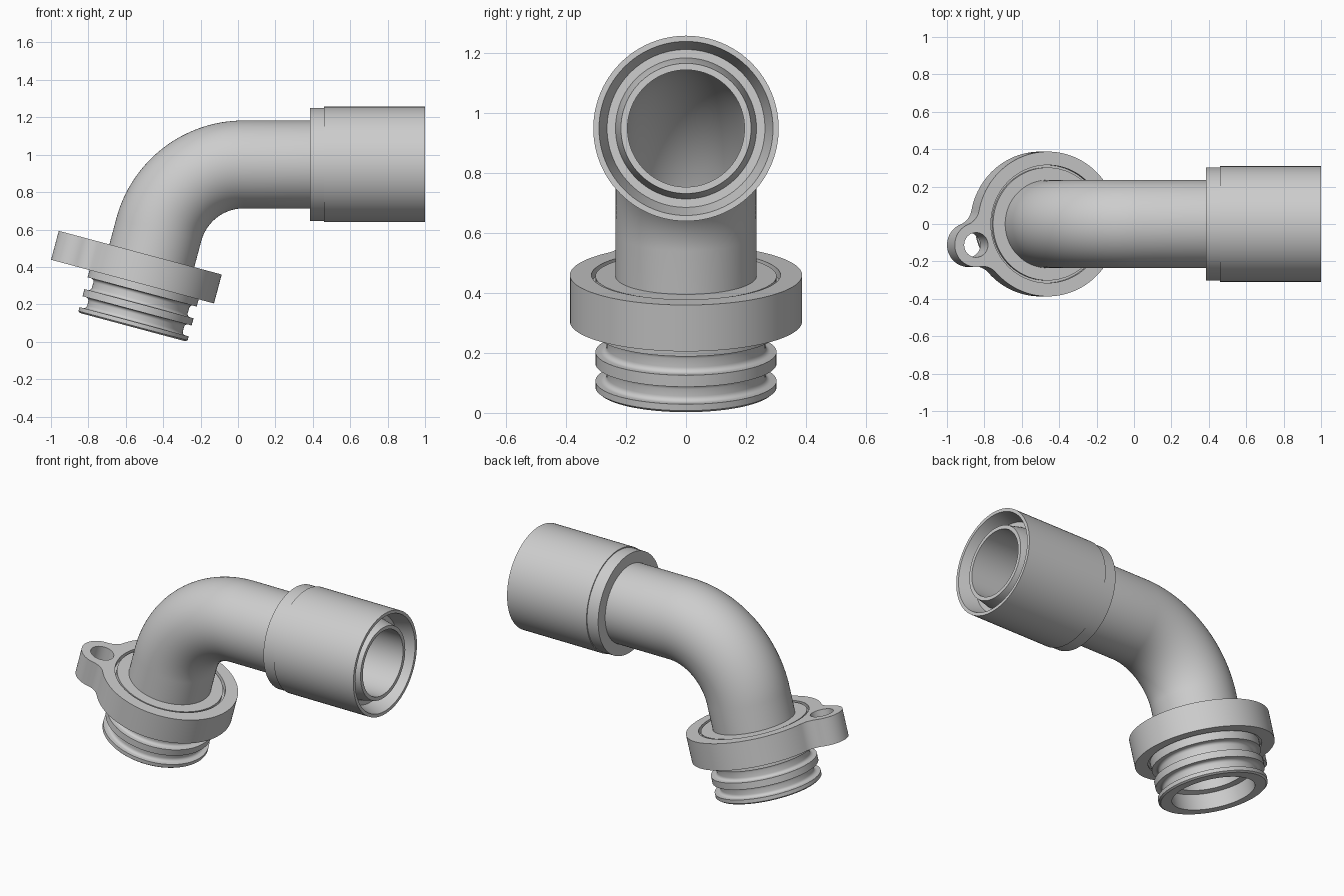
import bpy
import bmesh
from math import sin, cos, pi, radians, acos, atan2
from mathutils import Vector, Matrix

cube = bpy.data.objects.get("Cube")
if cube:
    bpy.data.objects.remove(cube, do_unlink=True)

grey = bpy.data.materials.new("light_grey")
grey.use_nodes = True
colour = (0.61, 0.61, 0.61, 1)
grey.diffuse_color = colour
grey.node_tree.nodes["Principled BSDF"].inputs["Base Color"].default_value = colour

# Centre line: tilted straight, bend, then level straight along +x
TILT = radians(15)
BASE = Vector((-0.563, 0, 0.078))
UP = Vector((sin(TILT), 0, cos(TILT)))
SIDE = Vector((-cos(TILT), 0, sin(TILT)))
STRAIGHT, BEND = 0.54, 0.47
ARC = BEND * (pi / 2 - TILT)
BEND_END = STRAIGHT + ARC
PIVOT = BASE + UP * STRAIGHT - SIDE * BEND


def at_x(x):
    """Distance along the centre line for a point on the level part."""
    return BEND_END + x - PIVOT.x


def frame(s):
    """Point and in-plane normal of the centre line."""
    if s <= STRAIGHT:
        return BASE + UP * s, SIDE
    a = pi - TILT - min(s - STRAIGHT, ARC) / BEND
    n = Vector((cos(a), 0, sin(a)))
    return PIVOT + n * BEND + Vector((max(s - BEND_END, 0), 0, 0)), n


def finish(obj):
    bpy.ops.object.select_all(action='DESELECT')
    obj.select_set(True)
    bpy.context.view_layer.objects.active = obj
    if obj.type == 'CURVE':
        bpy.ops.object.convert(target='MESH')
    bpy.ops.object.shade_smooth_by_angle(angle=radians(28))


def sweep(name, profile, sides=96, steps=32):
    """Sweep a closed (distance, radius) profile round the centre line."""
    bend_stops = [STRAIGHT + ARC * i / steps for i in range(steps + 1)]
    pts = []
    for (s0, r0), (s1, r1) in zip(profile, profile[1:] + profile[:1]):
        pts.append((s0, r0))
        inner = [s for s in bend_stops if min(s0, s1) < s < max(s0, s1)]
        if s1 < s0:
            inner.reverse()
        pts += [(s, r0 + (r1 - r0) * (s - s0) / (s1 - s0)) for s in inner]
    bm = bmesh.new()
    rings = []
    for s, r in pts:
        p, n = frame(s)
        angles = [2 * pi * k / sides for k in range(sides)]
        rings.append([bm.verts.new(p + r * (cos(a) * n + Vector((0, sin(a), 0))))
                      for a in angles])
    for a, b in zip(rings, rings[1:] + rings[:1]):
        for k in range(sides):
            j = (k + 1) % sides
            bm.faces.new((a[k], a[j], b[j], b[k]))
    bmesh.ops.recalc_face_normals(bm, faces=bm.faces)
    mesh = bpy.data.meshes.new(name)
    bm.to_mesh(mesh)
    bm.free()
    obj = bpy.data.objects.new(name, mesh)
    bpy.context.collection.objects.link(obj)
    mesh.materials.append(grey)
    finish(obj)


# Bent pipe with grooved spigot at the bottom and tapered tip at the open end
BORE, PIPE, NECK, RING = 0.195, 0.235, 0.265, 0.302


def groove(s0, s1, f=0.018, n=5):
    """Seal groove between two rings, with rounded inner corners."""
    turns = [pi / 2 * i / n for i in range(n + 1)]
    rounding = [(f - f * cos(t), NECK + f - f * sin(t)) for t in turns]
    return ([(s0, RING)] + [(s0 + d, r) for d, r in rounding]
            + [(s1 - d, r) for d, r in reversed(rounding)] + [(s1, RING)])


sweep("bent_pipe", [(0, 0.23), (0, RING - 0.01), (0.008, RING)]
      + groove(0.03, 0.09) + groove(0.13, 0.195) + [
    (0.245, RING), (0.245, 0.325), (0.365, 0.325),
    (0.365, RING), (0.391, RING), (0.391, PIPE),
    (at_x(0.9), PIPE), (at_x(0.985), 0.217), (at_x(0.985), BORE),
    (0.1, BORE), (0.09, 0.23)])

# Connector sleeve with a shallow step and a flared mouth
sweep("sleeve", [
    (at_x(0.385), 0.21), (at_x(0.385), 0.303), (at_x(0.46), 0.303),
    (at_x(0.46), 0.309), (at_x(1), 0.309), (at_x(1), 0.29),
    (at_x(0.9), 0.263), (at_x(0.9), 0.21)])

# Flange plate outline: disc and ear joined by two fillets
DISC, EAR, FILLET = 0.387, 0.118, 0.1
hub = Vector((0, 0))
ear = Vector((-0.397, -0.112))


def heading(v):
    return atan2(v.y, v.x)


def arc(centre, r, a0, a1, n):
    angles = [a0 + (a1 - a0) * i / n for i in range(n)]
    return [centre + r * Vector((cos(a), sin(a))) for a in angles]


def sector(centre, r, start, end, n, clockwise=False):
    """Arc between two directions."""
    a0 = heading(start)
    turn = (heading(end) - a0) % (2 * pi)
    return arc(centre, r, a0, a0 + turn - (2 * pi if clockwise else 0), n)


reach, near, gap = DISC + FILLET, EAR + FILLET, ear.length
spread = acos((reach ** 2 + gap ** 2 - near ** 2) / (2 * reach * gap))
front_fillet, back_fillet = [
    reach * Vector((cos(a), sin(a)))
    for a in (heading(ear) + spread, heading(ear) - spread)]

outline = (sector(hub, DISC, front_fillet, back_fillet, 96)
           + sector(back_fillet, FILLET, -back_fillet, ear - back_fillet, 12, True)
           + sector(ear, EAR, back_fillet - ear, front_fillet - ear, 36)
           + sector(front_fillet, FILLET, ear - front_fillet, -front_fillet, 12, True))

# Flange plate with hub hole and ear hole
BOTTOM, TOP = 0.235, 0.395
curve = bpy.data.curves.new("flange", 'CURVE')
curve.dimensions = '2D'
curve.fill_mode = 'BOTH'
curve.extrude = (TOP - BOTTOM) / 2
for pts in (outline, arc(hub, 0.315, 0, 2 * pi, 96), arc(ear, 0.066, 0, 2 * pi, 40)):
    spline = curve.splines.new('POLY')
    spline.points.add(len(pts) - 1)
    for point, v in zip(spline.points, pts):
        point.co = (v.x, v.y, 0, 1)
    spline.use_cyclic_u = True
curve.materials.append(grey)
flange = bpy.data.objects.new("flange", curve)
bpy.context.collection.objects.link(flange)
flange.matrix_world = (Matrix.Translation(BASE + UP * (TOP + BOTTOM) / 2)
                       @ Matrix.Rotation(TILT, 4, 'Y'))
finish(flange)
